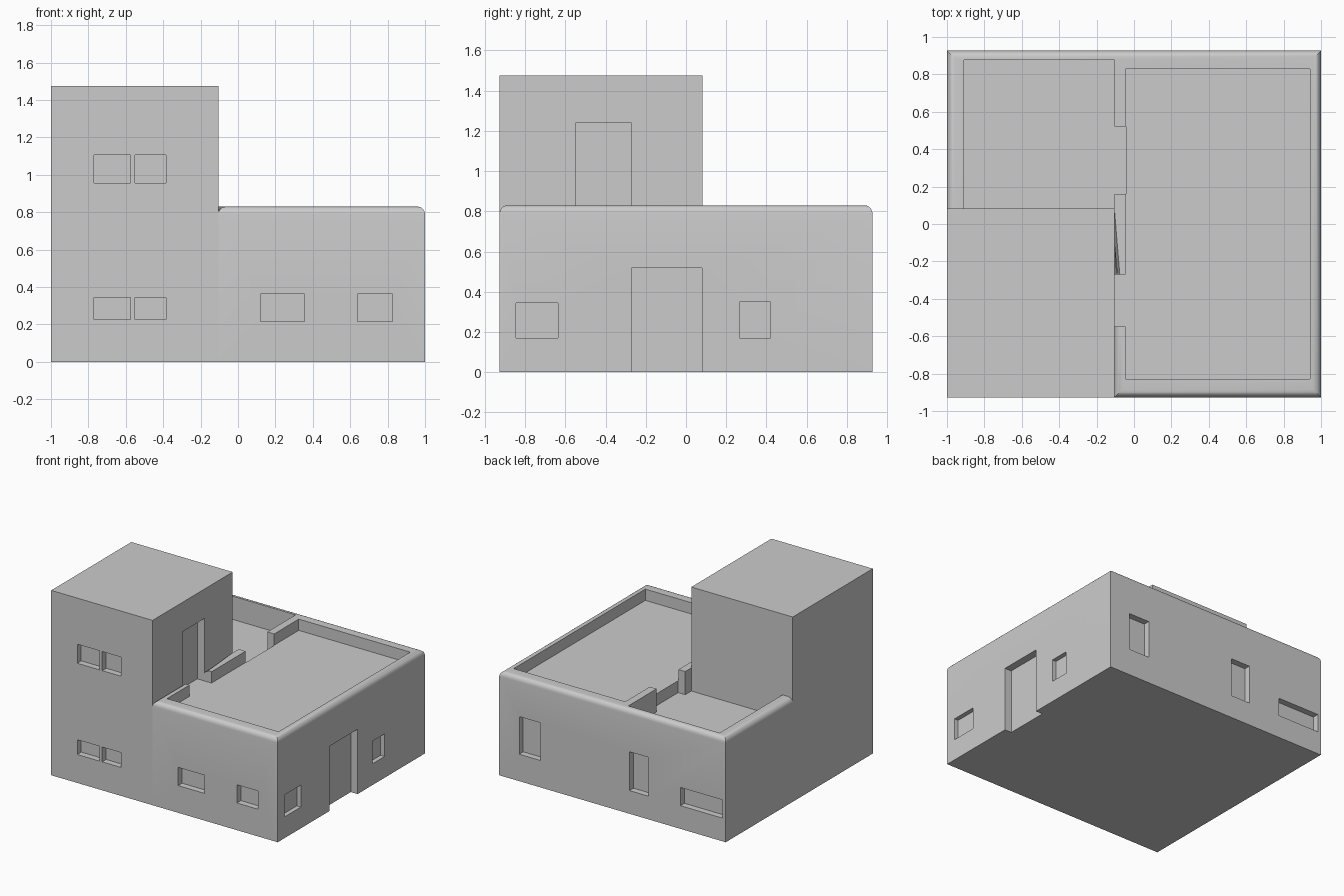
import bpy, bmesh

if "Cube" in bpy.data.objects:
    bpy.data.objects.remove(bpy.data.objects["Cube"])


def add_object(name, bm):
    bmesh.ops.recalc_face_normals(bm, faces=bm.faces)
    mesh = bpy.data.meshes.new(name)
    bm.to_mesh(mesh)
    bm.free()
    ob = bpy.data.objects.new(name, mesh)
    bpy.context.collection.objects.link(ob)
    return ob


def prism(outline, z0, z1):
    bm = bmesh.new()
    base = bm.faces.new([bm.verts.new((x, y, z0)) for x, y in outline])
    new = bmesh.ops.extrude_face_region(bm, geom=[base])["geom"]
    for v in new:
        if isinstance(v, bmesh.types.BMVert):
            v.co.z = z1
    return bm


def rect(x0, x1, y0, y1):
    return [(x0, y0), (x1, y0), (x1, y1), (x0, y1)]


def carve(ob, x0, x1, y0, y1, z0, z1):
    cutter = add_object("cutter", prism(rect(x0, x1, y0, y1), z0, z1))
    cutter.hide_render = True
    mod = ob.modifiers.new("carve", 'BOOLEAN')
    mod.operation = 'DIFFERENCE'
    mod.solver = 'EXACT'
    mod.object = cutter
    bpy.context.view_layer.objects.active = ob
    bpy.ops.object.modifier_apply(modifier=mod.name)
    bpy.data.objects.remove(cutter)


W, D, H = 1.0, 0.927, 0.83      # half width, half depth, parapet height
TX, TY = -0.105, 0.083          # inner faces of the tower
OUT = 0.1                       # how far cutters stick out

# Lower storey: L-shaped block with rounded outer parapet edges
bm = prism([(TX, -D), (W, -D), (W, D), (-W, D), (-W, TY), (TX, TY), (TX, -0.4)], 0, H)
bm.verts.ensure_lookup_table()


def is_outer_top(e):
    a, b = (v.co for v in e.verts)
    m = (a + b) / 2
    if min(a.z, b.z) < H - 0.001:
        return False
    return abs(m.x) > W - 0.001 or abs(m.y) > D - 0.001 or (abs(m.x - TX) < 0.001 and m.y < -0.5)


bmesh.ops.bevel(bm, geom=[e for e in bm.edges if is_outer_top(e)], offset=0.04,
                segments=5, profile=0.5, affect='EDGES')
house = add_object("lower_storey", bm)

# Two roof terraces and the openings in the wall between them
carve(house, -0.91, TX, -0.1, 0.877, 0.645, 1.2)
carve(house, -0.2, -0.043, 0.16, 0.52, 0.645, 1.2)
carve(house, -0.045, 0.94, -0.83, 0.83, 0.74, 1.2)
carve(house, -0.2, 0.1, -0.547, -0.27, 0.74, 1.2)

# Stair tower
tower = add_object("tower", prism(rect(-W, TX, -D, TY), 0, 1.475))
carve(tower, TX - 0.065, TX + OUT, -0.55, -0.27, 0.74, 1.24)

# Front windows
for x0, x1 in ((-0.77, -0.575), (-0.55, -0.385)):
    for z0, z1 in ((0.227, 0.345), (0.955, 1.107)):
        carve(tower, x0, x1, -D - OUT, -D + 0.05, z0, z1)
for x0, x1 in ((0.12, 0.355), (0.64, 0.825)):
    carve(house, x0, x1, -D - OUT, -D + 0.05, 0.217, 0.362)

# Right side windows and entrance
for y0, y1, z0, z1, depth in ((-0.845, -0.637, 0.17, 0.345, 0.035),
                              (0.265, 0.42, 0.17, 0.35, 0.035),
                              (-0.272, 0.08, -OUT, 0.517, 0.06)):
    carve(house, W - depth, W + OUT, y0, y1, z0, z1)

# Back windows
for x0, x1, z0, z1 in ((0.637, 0.823, 0.215, 0.515), (-0.32, -0.15, 0.185, 0.495),
                       (-0.973, -0.6, 0.185, 0.33)):
    carve(house, x0, x1, D - 0.05, D + OUT, z0, z1)

# Smooth the rounded parapet, keep all corners sharp
bpy.ops.object.select_all(action='DESELECT')
house.select_set(True)
bpy.context.view_layer.objects.active = house
bpy.ops.object.shade_smooth_by_angle(angle=0.6)
